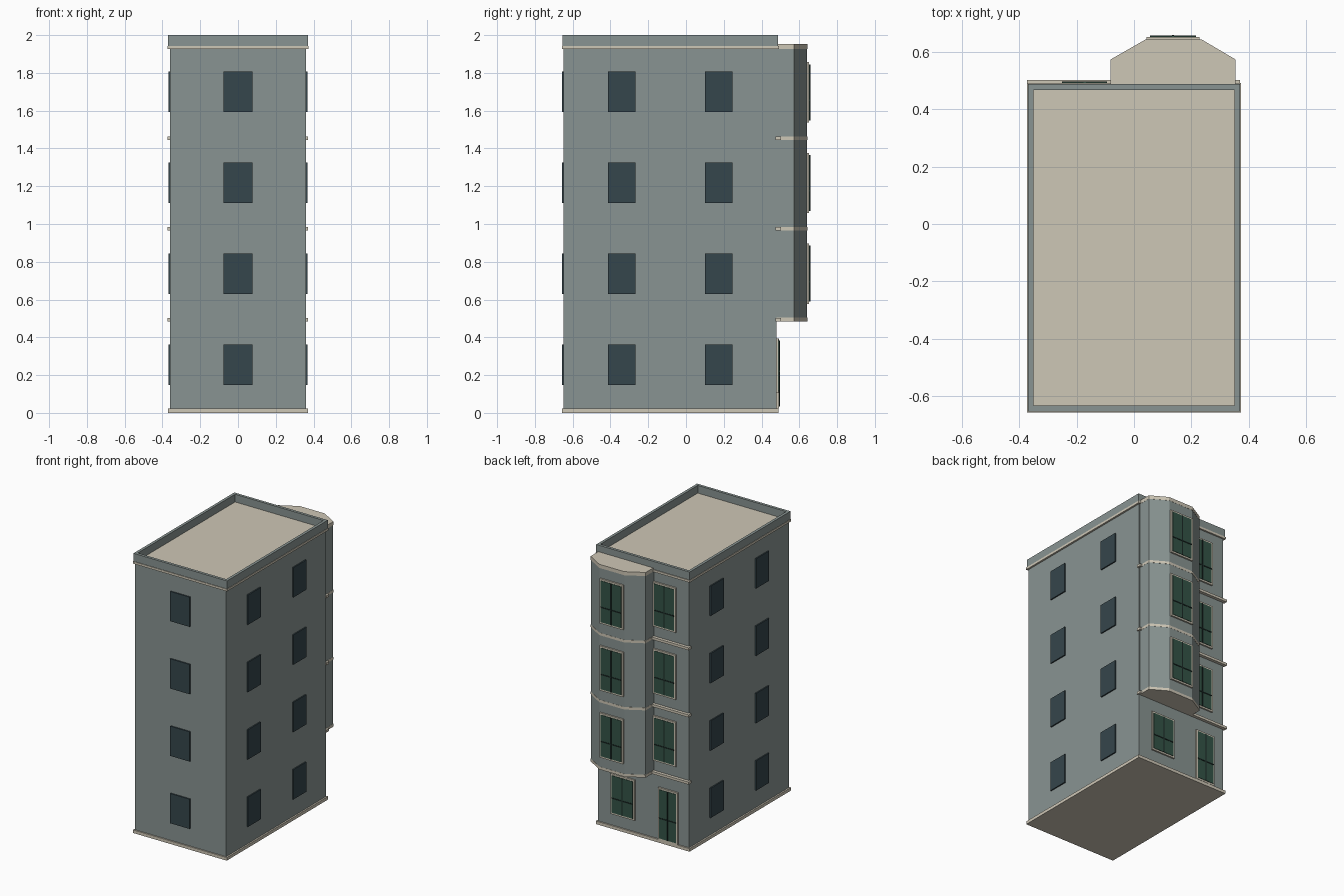
import bpy, bmesh

if "Cube" in bpy.data.objects:
    bpy.data.objects.remove(bpy.data.objects["Cube"])


def material(name, r, g, b):
    """Flat colour from sRGB bytes, stored as linear values."""
    def lin(c):
        c /= 255
        return c / 12.92 if c <= 0.04045 else ((c + 0.055) / 1.055) ** 2.4
    m = bpy.data.materials.new(name)
    m.diffuse_color = (lin(r), lin(g), lin(b), 1)
    m.use_nodes = True
    m.node_tree.nodes["Principled BSDF"].inputs["Base Color"].default_value = m.diffuse_color
    return m


WALL = material("grey_wall", 137, 148, 146)
STONE = material("beige_stone", 206, 199, 182)
GLASS = material("dark_glass", 53, 70, 76)
GREEN = material("green_glass", 52, 84, 71)
BAR = material("dark_bar", 26, 40, 37)


def finish(bm, name, mat):
    bmesh.ops.recalc_face_normals(bm, faces=bm.faces)
    mesh = bpy.data.meshes.new(name)
    bm.to_mesh(mesh)
    bm.free()
    mesh.materials.append(mat)
    ob = bpy.data.objects.new(name, mesh)
    bpy.context.collection.objects.link(ob)
    return ob


def box(name, mat, x0, x1, y0, y1, z0, z1):
    bm = bmesh.new()
    bmesh.ops.create_cube(bm, size=1)
    for v in bm.verts:
        v.co = (x1 if v.co.x > 0 else x0,
                y1 if v.co.y > 0 else y0,
                z1 if v.co.z > 0 else z0)
    return finish(bm, name, mat)


def prism(name, mat, points, z0, z1):
    bm = bmesh.new()
    face = bm.faces.new([bm.verts.new((x, y, z0)) for x, y in points])
    new = bmesh.ops.extrude_face_region(bm, geom=[face])["geom"]
    bmesh.ops.translate(bm, vec=(0, 0, z1 - z0),
                        verts=[v for v in new if isinstance(v, bmesh.types.BMVert)])
    return finish(bm, name, mat)


def ring(name, mat, x, y0, y1, t, z0, z1):
    """Rectangular hollow band, t wide, measured from its outer edge."""
    bm = bmesh.new()
    loops = []
    for d, z in ((0, z0), (0, z1), (t, z1), (t, z0)):
        loops.append([bm.verts.new(p) for p in (
            (-x + d, y0 + d, z), (x - d, y0 + d, z),
            (x - d, y1 - d, z), (-x + d, y1 - d, z))])
    for k in range(4):
        a, b = loops[k], loops[(k + 1) % 4]
        for i in range(4):
            j = (i + 1) % 4
            bm.faces.new((a[i], a[j], b[j], b[i]))
    return finish(bm, name, mat)


W, Y0, Y1 = 0.36, -0.648, 0.48
FLOOR = 0.482

# Main block, base course, cornice, roof deck and parapet
box("main_walls", WALL, -W, W, Y0, Y1, 0.003, 1.932)
box("base_course", STONE, -0.371, 0.371, -0.657, 0.49, 0, 0.022)
ring("cornice", STONE, 0.373, -0.657, 0.492, 0.03, 1.927, 1.943)
box("roof_deck", STONE, -0.355, 0.355, -0.64, 0.475, 1.93, 1.945)
ring("parapet", WALL, 0.37, -0.653, 0.487, 0.02, 1.942, 2.0)

# Canted bay on the rear wall
BAY = [(-0.081, 0.47), (-0.081, 0.572), (0.04, 0.641),
       (0.236, 0.641), (0.353, 0.572), (0.353, 0.47)]


def grown(d):
    cx = 0.136
    return [(x + (d if x > cx else -d), y + (d if y > 0.5 else 0)) for x, y in BAY]


prism("bay_walls", WALL, BAY, 0.49, 1.94)
prism("bay_base", STONE, grown(0.001), 0.485, 0.505)
prism("bay_cap", STONE, grown(0.001), 1.927, 1.953)

# Floor bands across the rear wall and around the bay
for i, z in enumerate((0.485, 0.966, 1.446)):
    box(f"rear_band_{i + 1}", STONE, -0.373, 0.37, 0.473, 0.502, z, z + 0.018)
    if i:
        prism(f"bay_band_{i + 1}", STONE, grown(0.001), z, z + 0.018)

# Plain windows on the front and both sides
for f in range(4):
    z0, z1 = 0.148 + f * FLOOR, 0.361 + f * FLOOR
    box(f"front_window_{f + 1}", GLASS, -0.077, 0.077, -0.657, Y0 + 0.001, z0, z1)
    for k, y in enumerate((-0.341, 0.173)):
        for side, s in (("left", -1), ("right", 1)):
            xa, xb = sorted((s * (W - 0.001), s * 0.369))
            box(f"{side}_window_{f + 1}_{k + 1}", GLASS,
                xa, xb, y - 0.073, y + 0.073, z0, z1)


def framed(name, cx, w, wall, z0, z1, split):
    """Stone surround, green pane and crossing bars on a rear-facing wall."""
    h, e = w / 2, 0.012
    box(name + "_frame", STONE, cx - h, cx + h, wall - 0.005, wall + 0.011, z0, z1)
    box(name + "_pane", GREEN, cx - h + e, cx + h - e,
        wall, wall + 0.014, z0 + e, z1 - e)
    zm = z0 + (z1 - z0) * split
    box(name + "_mullion", BAR, cx - 0.004, cx + 0.004,
        wall, wall + 0.017, z0 + e, z1 - e)
    box(name + "_transom", BAR, cx - h + e, cx + h - e,
        wall, wall + 0.0165, zm - 0.004, zm + 0.004)


# Framed rear windows and the entrance
for f in range(3):
    z = 0.577 + f * 0.48
    framed(f"bay_window_{f + 1}", 0.136, 0.185, 0.641, z, z + 0.32, 0.37)
    framed(f"rear_window_{f + 1}", -0.172, 0.181, Y1, z, z + 0.32, 0.37)
framed("ground_window", 0.16, 0.19, Y1, 0.105, 0.395, 0.4)
framed("entrance_door", -0.2, 0.155, Y1 + 0.001, 0.022, 0.395, 0.42)
